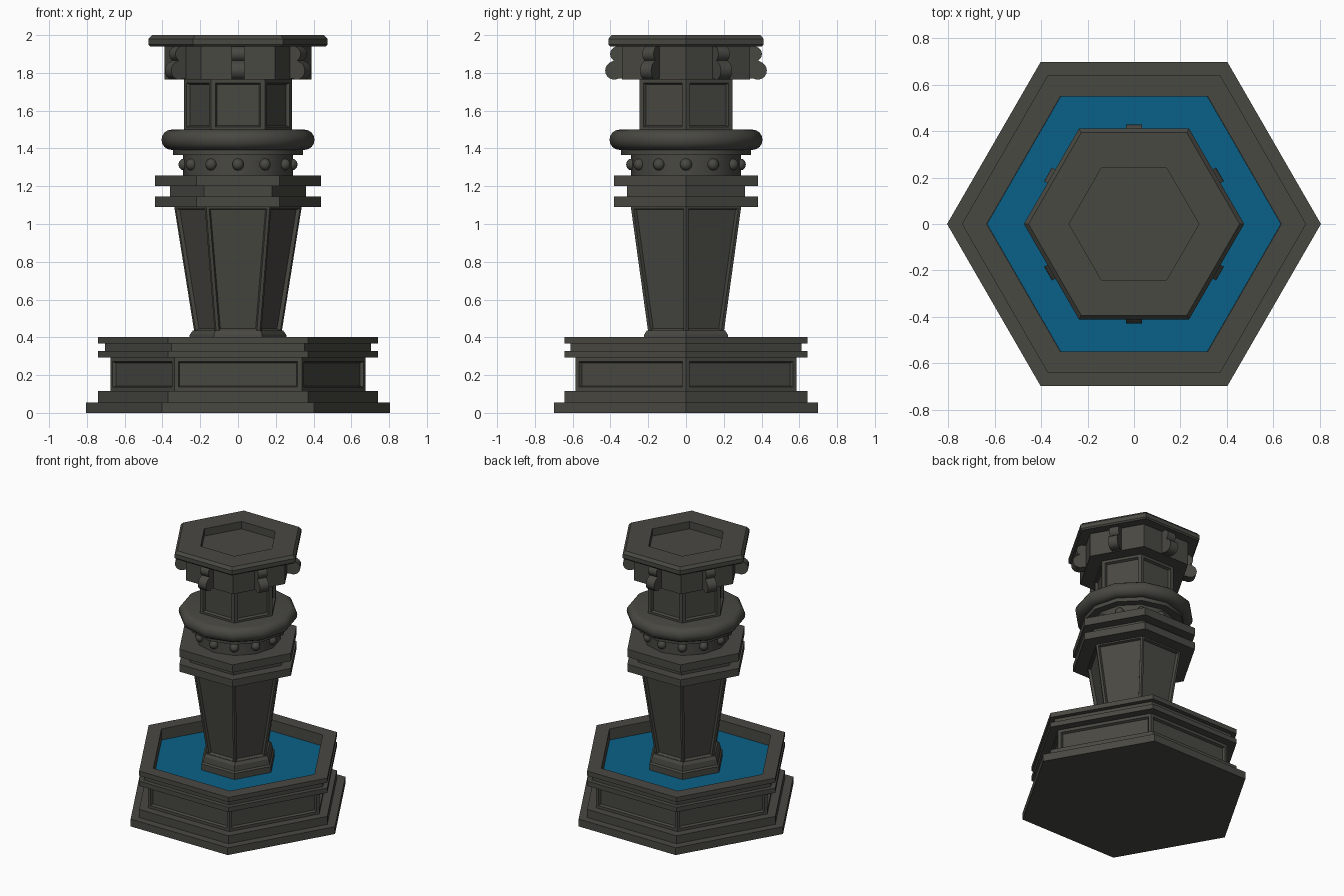
import bpy, bmesh, math
from mathutils import Matrix, Vector

if "Cube" in bpy.data.objects:
    bpy.data.objects.remove(bpy.data.objects["Cube"])


def material(name, rgb):
    m = bpy.data.materials.new(name)
    m.diffuse_color = (*rgb, 1)
    m.use_nodes = True
    m.node_tree.nodes["Principled BSDF"].inputs["Base Color"].default_value = m.diffuse_color
    return m


stone = material("dark stone", (0.066, 0.065, 0.055))
blue = material("water blue", (0.003, 0.120, 0.250))


def finish(name, bm, mat, smooth=False):
    bmesh.ops.recalc_face_normals(bm, faces=bm.faces)
    me = bpy.data.meshes.new(name)
    bm.to_mesh(me)
    bm.free()
    me.materials.append(mat)
    ob = bpy.data.objects.new(name, me)
    bpy.context.collection.objects.link(ob)
    if smooth:
        bpy.ops.object.select_all(action='DESELECT')
        ob.select_set(True)
        bpy.context.view_layer.objects.active = ob
        bpy.ops.object.shade_smooth_by_angle(angle=math.radians(36))
    return ob


def turned(name, profile, sides=6, mat=stone, panel_row=None, border=0.03,
           lip=0.01, depth=0.018, smooth=False):
    """Turn (radius, z) points round z; one row of faces may get sunk panels."""
    bm = bmesh.new()
    rings = [[bm.verts.new((r * math.cos(2 * math.pi * i / sides),
                            r * math.sin(2 * math.pi * i / sides), z))
              for i in range(sides)] for r, z in profile]
    panels = []
    for k in range(len(rings) - 1):
        a, b = rings[k], rings[k + 1]
        for i in range(sides):
            j = (i + 1) % sides
            f = bm.faces.new((a[i], a[j], b[j], b[i]))
            if k == panel_row:
                panels.append(f)
    bm.faces.new(rings[0][::-1])
    bm.faces.new(rings[-1])
    bmesh.ops.recalc_face_normals(bm, faces=bm.faces)
    if panels:
        bmesh.ops.inset_individual(bm, faces=panels, thickness=border)
        bmesh.ops.inset_individual(bm, faces=panels, thickness=lip, depth=-depth)
    return finish(name, bm, mat, smooth)


# Basin with stepped mouldings, panelled walls and hollow top
turned("basin", [(0.806, 0), (0.806, 0.055), (0.742, 0.055), (0.742, 0.115),
                 (0.675, 0.115), (0.675, 0.292), (0.742, 0.292), (0.742, 0.328),
                 (0.705, 0.328), (0.705, 0.368), (0.742, 0.368), (0.742, 0.403),
                 (0.635, 0.403), (0.635, 0.29)], panel_row=4)
turned("water", [(0.634, 0.291), (0.634, 0.32)], mat=blue)

# Column foot and flared panelled shaft
turned("column_foot", [(0.275, 0.30), (0.275, 0.365), (0.262, 0.375),
                       (0.255, 0.415), (0.24, 0.435)])
turned("shaft", [(0.23, 0.42), (0.338, 1.095)], panel_row=0, border=0.022)

# Double collar
turned("collar", [(0.44, 1.09), (0.44, 1.145), (0.36, 1.145), (0.36, 1.2),
                  (0.44, 1.2), (0.44, 1.258)])

# Round band with studs, thin disc and cushion ring
turned("stud_band", [(0.29, 1.25), (0.29, 1.365), (0.345, 1.365), (0.345, 1.4)],
       sides=12, smooth=True)
bm = bmesh.new()
for i in range(12):
    a = math.radians(30 * i)
    bmesh.ops.create_uvsphere(
        bm, u_segments=10, v_segments=6, radius=0.032,
        matrix=Matrix.Translation((0.285 * math.cos(a), 0.285 * math.sin(a), 1.315)))
finish("studs", bm, stone, True)
ring = [(0.355 + 0.05 * math.cos(t), 1.446 + 0.053 * math.sin(t))
        for t in (math.radians(-90 + 22.5 * k) for k in range(9))]
turned("cushion_ring", ring, sides=12, smooth=True)

# Panelled neck and corbel block
turned("neck", [(0.285, 1.49), (0.285, 1.77)], panel_row=0, border=0.034)
turned("corbel", [(0.39, 1.765), (0.39, 1.945)])

# Scroll brackets, one on the middle of each corbel face
outline = [(0.32, 1.94), (0.37, 1.94)]
outline += [(0.362 + 0.04 * math.cos(math.radians(d)), 1.9 + 0.04 * math.sin(math.radians(d)))
            for d in range(60, -61, -20)]
outline += [(0.38 + 0.048 * math.cos(math.radians(d)), 1.812 + 0.048 * math.sin(math.radians(d)))
            for d in range(60, -121, -20)]
outline += [(0.32, 1.77)]
bm = bmesh.new()
for i in range(6):
    rot = Matrix.Rotation(math.radians(30 + 60 * i), 3, 'Z')
    left, right = ([bm.verts.new(rot @ Vector((r, s, z))) for r, z in outline]
                   for s in (-0.034, 0.034))
    bm.faces.new(left)
    bm.faces.new(right[::-1])
    for k in range(len(outline)):
        n = (k + 1) % len(outline)
        bm.faces.new((left[k], right[k], right[n], left[n]))
finish("scroll_brackets", bm, stone, True)

# Cap slab with chamfered edge and sunken top
turned("cap", [(0.465, 1.94), (0.475, 1.95), (0.475, 1.98), (0.455, 2.0),
               (0.28, 2.0), (0.28, 1.9)])
